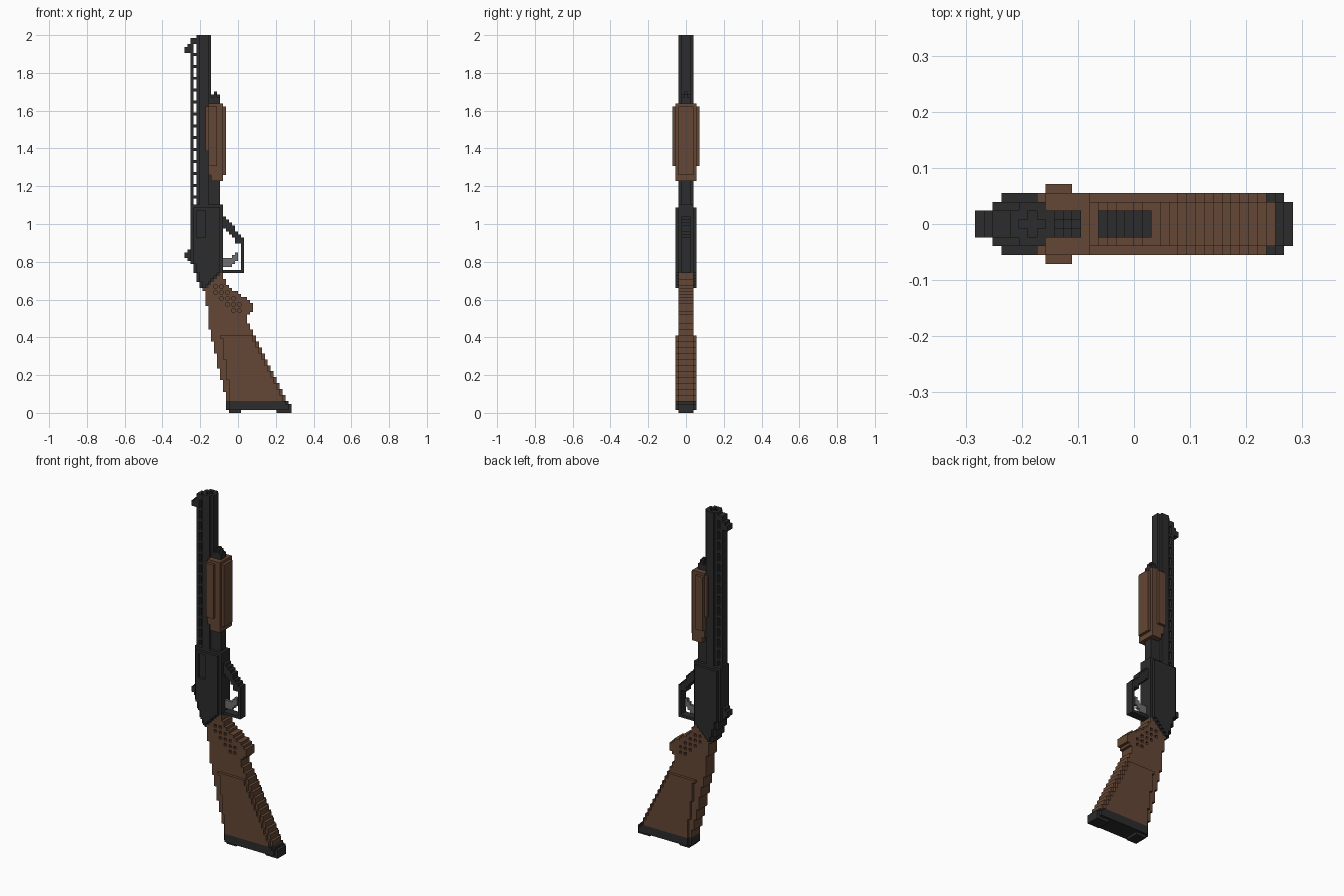
import bpy, bmesh, math

if "Cube" in bpy.data.objects:
    bpy.data.objects.remove(bpy.data.objects["Cube"])

V = 2 / 127          # size of one block; the model is 127 blocks tall


def material(name, rgb):
    m = bpy.data.materials.new(name)
    m.diffuse_color = (*rgb, 1)
    m.use_nodes = True
    m.node_tree.nodes["Principled BSDF"].inputs["Base Color"].default_value = m.diffuse_color
    return m


DARK = material("dark steel", (0.025, 0.025, 0.025))
WOOD = material("brown wood", (0.127, 0.062, 0.035))
GREY = material("grey metal", (0.16, 0.16, 0.16))


def box(x0, x1, z0, z1, h):
    """Blocks x0..x1, z0..z1 (end excluded), h blocks either side of the middle."""
    return {(x, y, z) for x in range(x0, x1) for y in range(-h, h + 1) for z in range(z0, z1)}


def lerp(keys, z):
    for (a, p), (b, q) in zip(keys, keys[1:]):
        if a <= z <= b:
            return p + (q - p) * (z - a) / (b - a)
    return keys[-1][1]


def fill(left, right, half):
    """Blocks between two side outlines of (z, x) keys; half(x, z, l, r) is the half width."""
    cells = set()
    for z in range(left[0][0], left[-1][0] + 1):
        l, r = round(lerp(left, z)), round(lerp(right, z))
        for x in range(l, r):
            h = half(x, z, l, r)
            cells |= {(x, y, z) for y in range(-h, h + 1)}
    return cells


# each face of a block: outward direction and its four corners
FACES = [((1, 0, 0), [(1, 0, 0), (1, 1, 0), (1, 1, 1), (1, 0, 1)]),
         ((-1, 0, 0), [(0, 0, 0), (0, 0, 1), (0, 1, 1), (0, 1, 0)]),
         ((0, 1, 0), [(0, 1, 0), (0, 1, 1), (1, 1, 1), (1, 1, 0)]),
         ((0, -1, 0), [(0, 0, 0), (1, 0, 0), (1, 0, 1), (0, 0, 1)]),
         ((0, 0, 1), [(0, 0, 1), (1, 0, 1), (1, 1, 1), (0, 1, 1)]),
         ((0, 0, -1), [(0, 0, 0), (0, 1, 0), (1, 1, 0), (1, 0, 0)])]


def part(name, cells, mat):
    """Skin a set of blocks with only its outside faces."""
    bm, verts = bmesh.new(), {}
    for c in sorted(cells):
        for d, corners in FACES:
            if tuple(a + b for a, b in zip(c, d)) in cells:
                continue
            face = []
            for k in corners:
                p = tuple(a + b for a, b in zip(c, k))
                if p not in verts:
                    verts[p] = bm.verts.new((p[0] * V, (p[1] - 0.5) * V, p[2] * V))
                face.append(verts[p])
            bm.faces.new(face)
    me = bpy.data.meshes.new(name)
    bm.to_mesh(me)
    bm.free()
    me.materials.append(mat)
    bpy.context.collection.objects.link(bpy.data.objects.new(name, me))


# Barrel: round-cornered tube with a cross-shaped bore
barrel = {c for c in box(-14, -9, 70, 127, 2) if abs(c[0] + 12) + abs(c[1]) < 4}
part("barrel", {c for c in barrel if not (c[2] > 122 and abs(c[0] + 12) + abs(c[1]) < 2)}, DARK)

# Sighting rib on evenly spaced posts, with the front sight
rib = box(-16, -15, 70, 125, 1)
for z in range(72, 126, 4):
    rib |= box(-15, -14, z, z + 1, 1)
part("rib", rib, DARK)
part("front_sight", box(-18, -16, 121, 123, 1) | box(-17, -16, 123, 124, 1)
     | box(-16, -14, 124, 126, 1), DARK)

# Magazine tube with a small end cap
tube = box(-9, -6, 70, 106, 1)
tube |= {c for c in box(-9, -6, 106, 107, 1) if c[0] == -8 or c[1] == 0} | box(-8, -7, 107, 108, 0)
part("magazine_tube", tube - barrel, DARK)

# Wooden pump handle, narrower at its lower end
HALF = {-11: 3, -10: 4, -9: 4, -8: 4, -7: 3, -6: 3, -5: 2}
pump = set()
for x, h in HALF.items():
    lo = {-11: 88, -10: 80, -5: 80}.get(x, 78)
    hi = 103 if x in (-11, -5) else 104
    for z in range(lo, hi):
        pump |= box(x, x + 1, z, z + 1, min(h, 3) if z < 83 or z > 102 else h)
part("pump_handle", pump - barrel, WOOD)

# Receiver with chamfered edges and an ejection port sunk in the front side
receiver = fill([(42, -13), (45, -14), (48, -15), (51, -16), (69, -16)],
                [(42, -10), (47, -5), (69, -5)],
                lambda x, z, l, r: 2 if x in (l, r - 1) or z == 69 else 3)
port = {(x, -3, z) for x in range(-14, -11) for z in range(59, 68)}
part("receiver", receiver - port, DARK)
part("hammer", box(-18, -16, 52, 54, 1) | box(-17, -16, 51, 55, 1), DARK)

# Trigger guard: sloping top, upright and lower bar
guard = box(-5, 2, 47, 48, 1) | box(1, 2, 47, 59, 1)
for x in range(-5, 2):
    top = 66 - round((x + 5) * 1.15)
    guard |= box(x, x + 1, top - 4 + (x > -1), top, 1)
part("trigger_guard", guard, DARK)

# Trigger
part("trigger", box(-5, -2, 49, 50, 0) | box(-5, -1, 50, 51, 0) | box(-5, 0, 51, 52, 0)
     | box(-2, 0, 52, 53, 0) | box(-1, 0, 53, 54, 0), GREY)


# Stock: thin grip above, thick panel below, checkered hollows on the grip
def stock_half(x, z, l, r):
    panel = -3 - (z - 4) / 7
    return 3 if z < 26 and panel <= x < r - 1 else 2


stock = fill([(4, -4), (30, -10), (40, -11), (42, -13), (46, -12)],
             [(4, 16.4), (25, 6), (30, 3), (32, 3), (34, 5), (36, 5), (37, 4), (38, 3),
              (39, 1), (41, -2), (43, -4), (46, -5)], stock_half)
checks = {(x, y, z) for x, y, z in stock if abs(y) == 2 and 31 <= x + z <= 37
          and 34 <= z - x <= 51 and (x + z) % 2 == 0 and x % 2 == 0}
part("stock", stock - receiver - checks, WOOD)

# Dark butt pad with a toe and a heel
pad = fill([(1, -4), (3, -4)], [(1, 18), (3, 17)],
           lambda x, z, l, r: 2 if x in (l, r - 1) else 3)
pad |= box(-3, 1, 0, 1, 2) | box(13, 18, 0, 1, 2)
part("butt_pad", pad, DARK)
